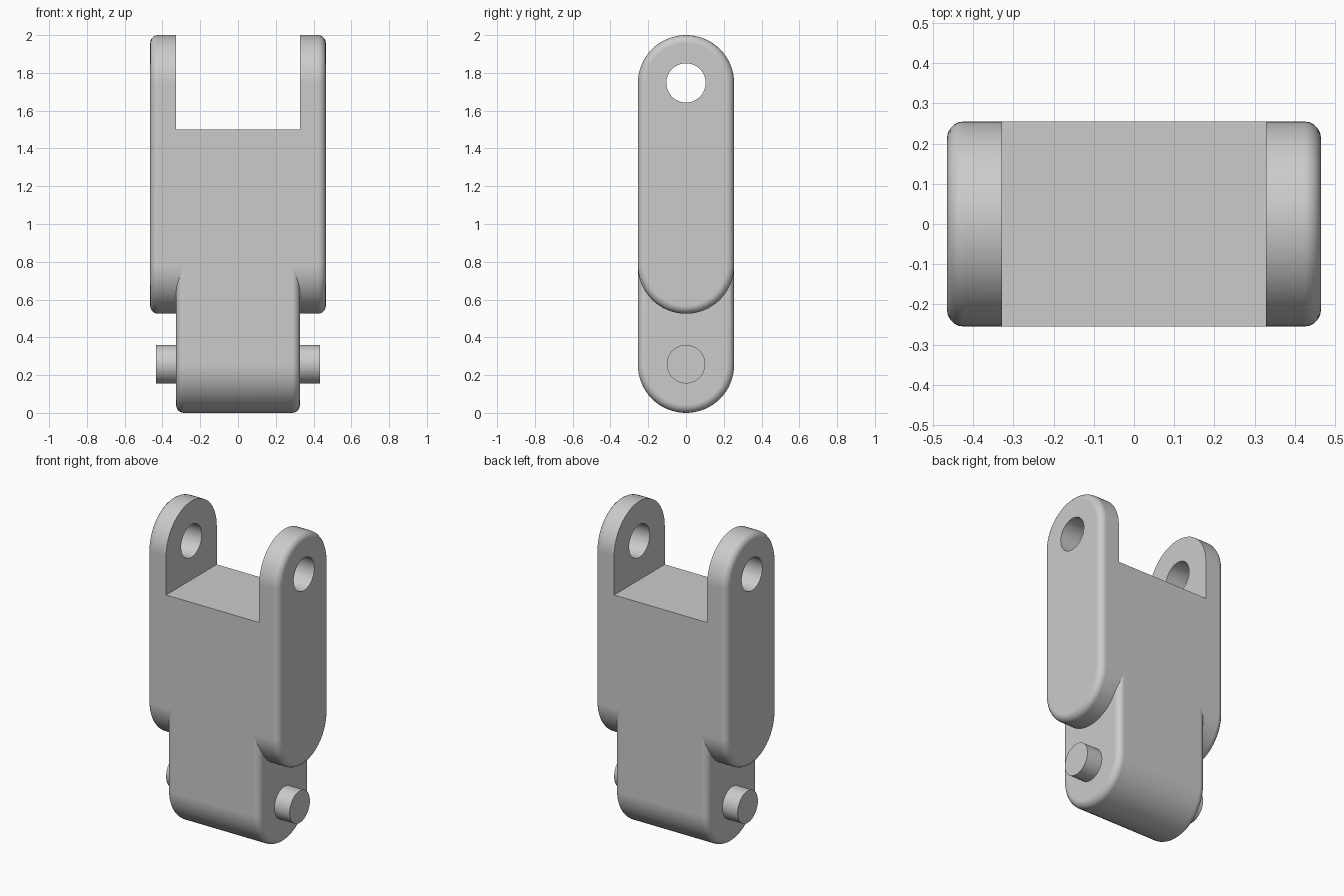
import bpy, bmesh
from math import sin, cos, pi, radians

if "Cube" in bpy.data.objects:
    bpy.data.objects.remove(bpy.data.objects["Cube"])

R = 0.255        # half depth / end radius
TONGUE = 0.328   # half width of tongue and fork slot


def arc(cz, r, a0, a1, n):
    """Points of an arc in the y-z plane."""
    return [(r * cos(a0 + (a1 - a0) * i / n), cz + r * sin(a0 + (a1 - a0) * i / n))
            for i in range(n + 1)]


def extrude_x(name, profile, half, bevel=0.0):
    """Extrude a y-z profile along x, optionally rounding the rims of both ends."""
    bm = bmesh.new()
    a = [bm.verts.new((-half, y, z)) for y, z in profile]
    b = [bm.verts.new((half, y, z)) for y, z in profile]
    n = len(profile)
    caps = [bm.faces.new(a), bm.faces.new(b[::-1])]
    for i in range(n):
        j = (i + 1) % n
        bm.faces.new((a[i], b[i], b[j], a[j]))
    bmesh.ops.recalc_face_normals(bm, faces=bm.faces)
    if bevel:
        rim = [e for f in caps for e in f.edges]
        bmesh.ops.bevel(bm, geom=rim, offset=bevel, offset_type='OFFSET',
                        segments=5, profile=0.5, affect='EDGES')
    mesh = bpy.data.meshes.new(name)
    bm.to_mesh(mesh)
    bm.free()
    obj = bpy.data.objects.new(name, mesh)
    bpy.context.collection.objects.link(obj)
    return obj


def activate(obj):
    bpy.ops.object.select_all(action='DESELECT')
    obj.select_set(True)
    bpy.context.view_layer.objects.active = obj


def cut(obj, cutter):
    cutter.hide_render = True
    mod = obj.modifiers.new("cut", 'BOOLEAN')
    mod.object = cutter
    mod.operation = 'DIFFERENCE'
    mod.solver = 'EXACT'
    activate(obj)
    bpy.ops.object.modifier_apply(modifier=mod.name)
    bpy.data.objects.remove(cutter)


def smooth(obj):
    activate(obj)
    bpy.ops.object.shade_smooth_by_angle(angle=radians(30))
    mod = obj.modifiers.new("flat_faces", 'WEIGHTED_NORMAL')
    mod.keep_sharp = True


# Main body: wide rounded slab with a fork slot and a cross hole
body = extrude_x("link_body", arc(1.745, R, 0, pi, 32) + arc(0.78, R, pi, 2 * pi, 32),
                 0.465, 0.042)
cut(body, extrude_x("slot_cutter", [(-0.5, 1.5), (0.5, 1.5), (0.5, 2.3), (-0.5, 2.3)], TONGUE))
cut(body, extrude_x("hole_cutter", arc(1.747, 0.104, 0, 2 * pi, 48)[:-1], 0.7))

# Tongue: narrower rounded end that runs up into the body
tongue = extrude_x("tongue", arc(0.255, R, pi, 2 * pi, 32) + [(R, 0.82), (-R, 0.82)],
                   TONGUE, 0.042)

# Hinge pin sticking out on both sides of the tongue
pin = extrude_x("hinge_pin", arc(0.258, 0.102, 0, 2 * pi, 48)[:-1], 0.435)

for part in (body, tongue, pin):
    smooth(part)
